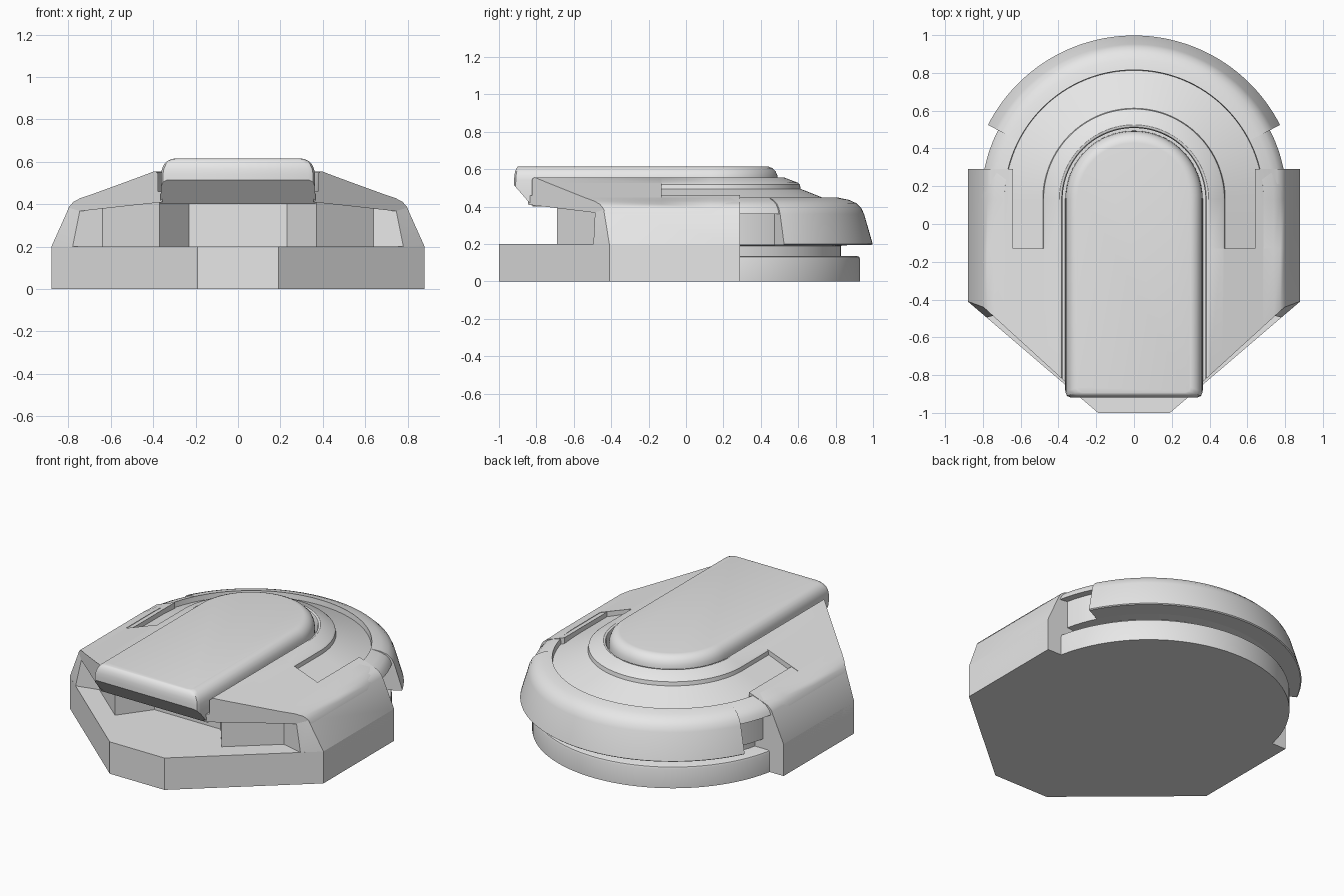
import bpy, bmesh
from math import cos, sin, pi, radians

cube = bpy.data.objects.get("Cube")
if cube:
    bpy.data.objects.remove(cube, do_unlink=True)

grey = bpy.data.materials.new("plain_grey")
grey.use_nodes = True
grey.diffuse_color = (0.8, 0.8, 0.8, 1)
grey.node_tree.nodes["Principled BSDF"].inputs["Base Color"].default_value = (0.8, 0.8, 0.8, 1)

CY = 0.13  # centre of the rounded rear


def finish(name, bm, angle=32):
    bmesh.ops.recalc_face_normals(bm, faces=bm.faces)
    mesh = bpy.data.meshes.new(name)
    bm.to_mesh(mesh)
    bm.free()
    mesh.materials.append(grey)
    ob = bpy.data.objects.new(name, mesh)
    bpy.context.collection.objects.link(ob)
    bpy.ops.object.select_all(action='DESELECT')
    ob.select_set(True)
    bpy.context.view_layer.objects.active = ob
    bpy.ops.object.shade_smooth_by_angle(angle=radians(angle))
    return ob


def loft(rings):
    """Join closed rings of equal length and cap both ends."""
    bm = bmesh.new()
    rows = [[bm.verts.new(p) for p in ring] for ring in rings]
    n = len(rows[0])
    for a, b in zip(rows, rows[1:]):
        for i in range(n):
            j = (i + 1) % n
            bm.faces.new((a[i], a[j], b[j], b[i]))
    bm.faces.new(rows[0])
    bm.faces.new(rows[-1])
    bmesh.ops.recalc_face_normals(bm, faces=bm.faces)
    return bm


def prism(plan, z0, z1):
    return loft([[(x, y, z) for x, y in plan] for z in (z0, z1)])


def cut(bm, co, no):
    """Remove everything on the normal side of a plane and close the hole."""
    geom = bm.verts[:] + bm.edges[:] + bm.faces[:]
    bmesh.ops.bisect_plane(bm, geom=geom, plane_co=co, plane_no=no, clear_outer=True)
    bmesh.ops.holes_fill(bm, edges=[e for e in bm.edges if e.is_boundary], sides=0)


def mirrored(half):
    return half + [(-x, y) for x, y in reversed(half)]


def arc(r, a0=0, a1=180, n=56):
    angles = [radians(a0 + (a1 - a0) * i / n) for i in range(n + 1)]
    return [(r * cos(a), CY + r * sin(a)) for a in angles]


def section(profile, direction, y):
    dx, dy = direction
    return [(dx * d, y + dy * d, z) for d, z in profile]


def swing(a):
    return (cos(radians(a)), sin(radians(a)))


# Base: angular front slab and round rear disc
slab = mirrored([(0.19, -1), (0.88, -0.41), (0.88, 0.29)])
finish("base_slab", prism(slab, 0, 0.2))
disc = loft([[(x, y, z) for x, y in arc(r)]
             for r, z in ((0.8, 0), (0.8, 0.12), (0.796, 0.131), (0.785, 0.135))])
finish("base_disc", disc)

# Inner core: front recess walls and rear drum with a narrow neck
recess = mirrored([(0.23, -0.5), (0.37, -0.69), (0.64, -0.46), (0.64, 0.29)])
finish("front_core", prism(recess, 0.19, 0.42))
drum = loft([[(x, y, z) for x, y in arc(r)]
             for r, z in ((0.70, 0.12), (0.70, 0.19), (0.755, 0.195), (0.755, 0.4))])
finish("rear_core", drum)

# Side cheeks: tapered wall blocks
cheek_plan = [(0.88, 0.29), (0.88, -0.41), (0.78, -0.495), (0.64, -0.46), (0.64, 0.29)]
bm = prism(cheek_plan, 0, 0.6)
cut(bm, (0.392, 0, 0.552), (0.365, 0, 1))
cut(bm, (0.88, 0, 0.2), (0.2, 0, 0.09))
cut(bm, (0.88, -0.41, 0.2), (0.085, -0.1, 0.022))
ridge = [e for e in bm.edges if all(v.co.z > 0.37 and v.co.x > 0.75 for v in e.verts)]
bmesh.ops.bevel(bm, geom=ridge, offset=0.03, segments=4, profile=0.5, affect='EDGES')
cheeks = finish("side_cheeks", bm)
cheeks.modifiers.new("Mirror", 'MIRROR')


# Roof: sloped horseshoe shell with a sunken channel around the rear
def slope(d):
    return 0.555 - 0.365 * (d - 0.392)


inner = [(0.355, 0.41), (0.355, 0.46), (0.378, 0.46), (0.378, 0.543), (0.383, 0.552), (0.395, 0.555)]
channel = [(0.468, slope(0.468)), (0.479, 0.518), (0.483, 0.494), (0.683, 0.415), (0.686, slope(0.686))]
outer = [(0.74, 0.43), (0.775, 0.412), (0.797, 0.387), (0.808, 0.36)]
grooved = inner + channel + outer
plain = inner + [(d, slope(d)) for d, z in channel] + outer
END = -0.13
right, left = (1, 0), (-1, 0)
rings = [section(plain, right, -1.1), section(plain, right, END), section(grooved, right, END)]
rings += [section(grooved, swing(180 * i / 64), CY) for i in range(65)]
rings += [section(grooved, left, END), section(plain, left, END), section(plain, left, -1.1)]
bm = loft(rings)
for s in (1, -1):
    cut(bm, (s * 0.37, -0.83, 0.4), (s * 0.365, -0.4, 0))
finish("roof_shell", bm)

# Rear lip: overhanging skirt around the back
lip = [(0.69, 0.446), (0.74, 0.436), (0.78, 0.418), (0.807, 0.392), (0.822, 0.36),
       (0.864, 0.215), (0.868, 0.2), (0.862, 0.195), (0.69, 0.195)]
finish("rear_lip", loft([section(lip, swing(27 + 126 * i / 52), CY) for i in range(53)]))


# Central tongue: long raised cover with a round rear and undercut nose
def tongue_ring(z, inset):
    w, front, c = 0.365 - inset, -0.92 + inset * 0.4, 0.03
    nose = [(-w, front + c), (-w + c * 0.3, front + c * 0.3), (-w + c, front)]
    nose += [(-x, y) for x, y in reversed(nose)]
    return [(x, y, z) for x, y in arc(w, n=40) + nose]


bm = loft([tongue_ring(z, i) for z, i in
           ((0.4, 0), (0.54, 0.002), (0.565, 0.006), (0.588, 0.016), (0.605, 0.034), (0.613, 0.052), (0.615, 0.066))])
cut(bm, (0, -0.92, 0.515), (0, -0.115, -0.1))
finish("tongue", bm)
